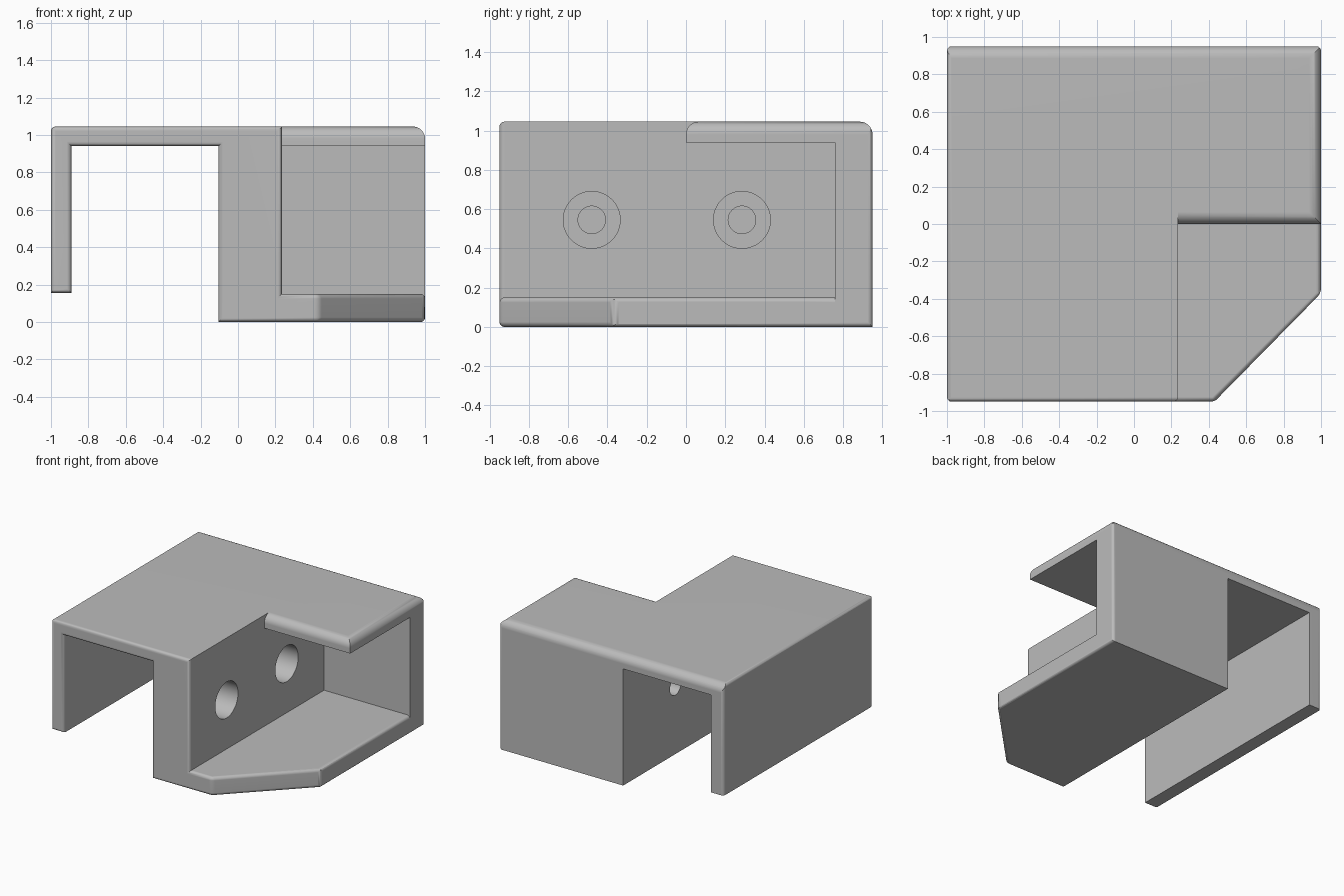
import bpy, bmesh, math

old = bpy.data.objects.get("Cube")
if old:
    bpy.data.objects.remove(old, do_unlink=True)

BACK, TOP = 0.95, 1.045      # half depth and full height
BIG, SMALL = 0.065, 0.025    # edge radii
FAR = 2.0                    # cutters reach past the body


def prism(name, points, axis, lo, hi):
    """Extrude a 2D outline along one axis."""
    place = {"x": lambda a, b, t: (t, a, b),
             "y": lambda a, b, t: (a, t, b),
             "z": lambda a, b, t: (a, b, t)}[axis]
    bm = bmesh.new()
    rings = [[bm.verts.new(place(a, b, t)) for a, b in points] for t in (lo, hi)]
    for ring in rings:
        bm.faces.new(ring)
    n = len(points)
    for i in range(n):
        j = (i + 1) % n
        bm.faces.new((rings[0][i], rings[0][j], rings[1][j], rings[1][i]))
    bmesh.ops.recalc_face_normals(bm, faces=bm.faces[:])
    mesh = bpy.data.meshes.new(name)
    bm.to_mesh(mesh)
    bm.free()
    obj = bpy.data.objects.new(name, mesh)
    bpy.context.collection.objects.link(obj)
    return obj


def arc(ca, cb, r, start, sweep, steps):
    return [(ca + r * math.cos(start + sweep * i / steps),
             cb + r * math.sin(start + sweep * i / steps)) for i in range(steps + 1)]


def cut(cutter):
    """Subtract a cutter from the body and drop the cutter."""
    cutter.hide_render = True
    mod = body.modifiers.new("cut", "BOOLEAN")
    mod.operation, mod.solver, mod.object = "DIFFERENCE", "EXACT", cutter
    bpy.context.view_layer.objects.active = body
    bpy.ops.object.modifier_apply(modifier=mod.name)
    bpy.data.objects.remove(cutter, do_unlink=True)


def round_edge(axis, a, b, sa, sb, r, lo=-FAR, hi=FAR):
    """Round a straight outer edge; sa and sb point outwards."""
    m = 0.1
    outline = arc(-r, -r, r, math.pi / 2, -math.pi / 2, 8) + [(m, -r), (m, m), (-r, m)]
    cut(prism("edge_cutter", [(a + sa * p, b + sb * q) for p, q in outline], axis, lo, hi))


# Solid block
body = prism("bracket_body", [(-1, 0), (1, 0), (1, TOP), (-1, TOP)], "y", -BACK, BACK)

# Channel under the roof, leaving the short left flange
cut(prism("channel_cutter",
          [(-FAR, -1), (-0.105, -1), (-0.105, 0.94), (-0.89, 0.94), (-0.89, 0.155), (-FAR, 0.155)],
          "y", -FAR, FAR))

# Side pocket open at the front, under a lip with a rounded front edge
lip = arc(BIG, TOP - BIG, BIG, math.pi, -math.pi / 2, 8)
cut(prism("pocket_cutter",
          [(-FAR, 0.15), (0.76, 0.15), (0.76, 0.94), (0, 0.94)] + lip + [(BIG, FAR), (-FAR, FAR)],
          "x", 0.235, FAR))

# Slanted corner of the floor plate
cut(prism("corner_cutter", [(-0.14, -1.53), (1.57, 0.21), (1.57, -1.53)], "z", -1, FAR))

# Rounded front outline and slanted corner
bm = bmesh.new()
bm.from_mesh(body.data)
bmesh.ops.remove_doubles(bm, verts=bm.verts[:], dist=0.0001)
bmesh.ops.dissolve_limit(bm, angle_limit=0.01, verts=bm.verts[:], edges=bm.edges[:])
front = [e for e in bm.edges
         if all(v.co.y < 0.001 - BACK for v in e.verts)
         or all(v.co.x > 0.4 and v.co.y < -0.36 for v in e.verts)]
bmesh.ops.bevel(bm, geom=front, offset=SMALL, offset_type="OFFSET", segments=4,
                profile=0.5, affect="EDGES", clamp_overlap=False)
bm.to_mesh(body.data)
bm.free()

# Remaining rounded edges
round_edge("x", BACK, TOP, 1, 1, BIG)
round_edge("y", 1, TOP, 1, 1, BIG)
round_edge("y", -1, TOP, -1, 1, SMALL)
round_edge("y", 1, 0, 1, -1, SMALL)
round_edge("y", 1, 0.15, 1, 1, SMALL, hi=0.76)
for side in (-1, 1):
    round_edge("z", side, BACK, side, 1, SMALL)

# Two counterbored screw holes through the web
for y in (-0.48, 0.285):
    for radius, start in ((0.145, 0.05), (0.07, -0.4)):
        circle = arc(y, 0.545, radius, 0, 2 * math.pi, 48)[:-1]
        cut(prism("hole_cutter", circle, "x", start, 0.6))

# Colour and shading
grey = bpy.data.materials.new("plain_grey")
grey.use_nodes = True
colour = (0.5, 0.5, 0.5, 1)
grey.diffuse_color = colour
grey.node_tree.nodes["Principled BSDF"].inputs["Base Color"].default_value = colour
body.data.materials.clear()
body.data.materials.append(grey)
for face in body.data.polygons:
    face.material_index = 0

bpy.ops.object.select_all(action="DESELECT")
body.select_set(True)
bpy.context.view_layer.objects.active = body
bpy.ops.object.shade_smooth_by_angle(angle=math.radians(30))
normals = body.modifiers.new("even_normals", "WEIGHTED_NORMAL")
normals.keep_sharp = True
